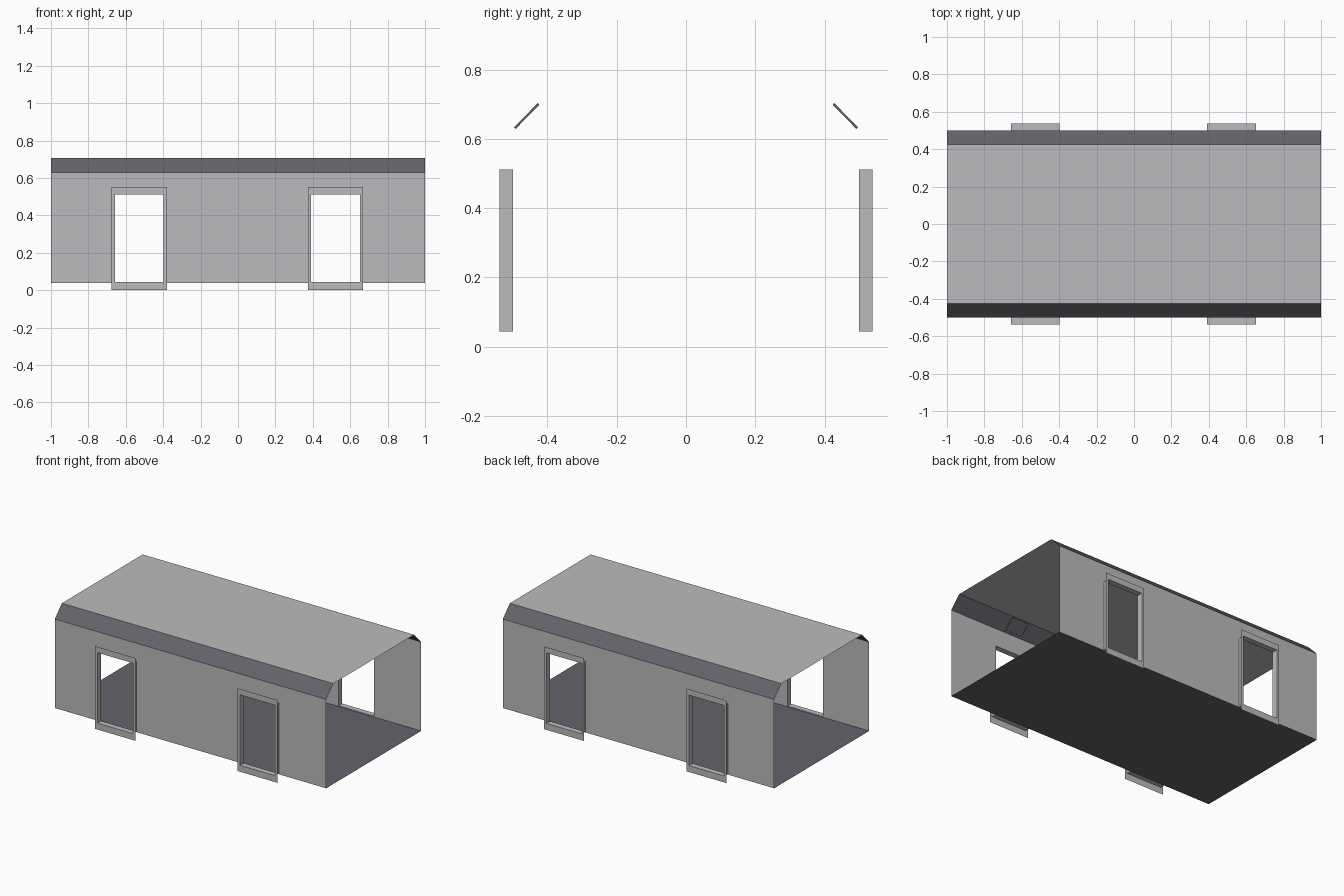
import bpy
import bmesh
from mathutils import Vector

if "Cube" in bpy.data.objects:
    bpy.data.objects.remove(bpy.data.objects["Cube"])


def material(name, col):
    m = bpy.data.materials.new(name)
    m.diffuse_color = (*col, 1)
    m.use_nodes = True
    m.node_tree.nodes["Principled BSDF"].inputs["Base Color"].default_value = m.diffuse_color
    return m


LIGHT = material("light grey", (0.50, 0.50, 0.51))
DARK = material("dark grey", (0.125, 0.125, 0.145))

L = 1.0                      # half length
W, RW = 0.5, 0.425           # half widths of body and roof
Z0, Z1, Z2 = 0.038, 0.63, 0.707  # floor, top of wall, roof
YF = 0.538                   # outer plane of the door frames
DOORS = (-0.528, 0.521)      # door centres
HW = 0.13                    # half width of the door opening
DZ0, DZ1 = 0.043, 0.512      # door opening heights


def make(name, quads, mat, outward=None):
    """Sheet object from quads; faces are turned along the outward direction."""
    bm = bmesh.new()
    for q in quads:
        bm.faces.new([bm.verts.new(p) for p in q])
    bmesh.ops.remove_doubles(bm, verts=bm.verts, dist=1e-5)
    bm.normal_update()
    if outward is None:
        bmesh.ops.recalc_face_normals(bm, faces=bm.faces)
    else:
        for f in bm.faces:
            if f.normal.dot(Vector(outward)) < 0:
                f.normal_flip()
    me = bpy.data.meshes.new(name)
    bm.to_mesh(me)
    bm.free()
    me.materials.append(mat)
    ob = bpy.data.objects.new(name, me)
    bpy.context.collection.objects.link(ob)
    return ob


def bridge(a, b):
    """Quads joining two closed loops."""
    n = len(a)
    return [(a[i], a[(i + 1) % n], b[(i + 1) % n], b[i]) for i in range(n)]


def rect(x0, x1, z0, z1, y):
    return [(x0, y, z0), (x1, y, z0), (x1, y, z1), (x0, y, z1)]


def strip(y0, z0, y1, z1):
    return [(-L, y0, z0), (L, y0, z0), (L, y1, z1), (-L, y1, z1)]


# floor and roof sheets
make("floor", [strip(-W, Z0, W, Z0)], DARK, (0, 0, 1))
make("roof", [strip(-RW, Z2, RW, Z2)], LIGHT, (0, 0, 1))

for s, side in ((-1, "front"), (1, "back")):
    # side wall with door openings left out of its grid
    xs = [-L] + [c + d for c in DOORS for d in (-HW, HW)] + [L]
    zs = [Z0, DZ0, DZ1, Z1]
    cells = [rect(xs[i], xs[i + 1], zs[j], zs[j + 1], s * W)
             for i in range(5) for j in range(3)
             if not (j == 1 and i in (1, 3))]
    wall = make(side + "_wall", cells, LIGHT, (0, s, 0))
    bm = bmesh.new()
    bm.from_mesh(wall.data)
    bmesh.ops.dissolve_limit(bm, angle_limit=0.01, verts=bm.verts, edges=bm.edges)
    bm.to_mesh(wall.data)
    bm.free()

    # sloped strip between wall and roof
    make(side + "_slope", [strip(s * W, Z1, s * RW, Z2)], DARK, (0, s, 1))

    # unit directions: up the slope and into the cabin
    low, high = Vector((0, s * W, Z1)), Vector((0, s * RW, Z2))
    up = (high - low).normalized()
    inward = Vector((0, -up.z * s, -abs(up.y)))
    length = (high - low).length

    for n, c in enumerate(DOORS, 1):
        # door frame: flat outer ring and the reveal back to the wall
        outer = rect(c - 0.148, c + 0.148, 0.0, 0.551, s * YF)
        inner = rect(c - HW, c + HW, DZ0, DZ1, s * YF)
        back = rect(c - HW, c + HW, DZ0, DZ1, s * W)
        make(f"{side}_door_frame_{n}", bridge(outer, inner), LIGHT, (0, s, 0))
        make(f"{side}_door_reveal_{n}", bridge(inner, back), LIGHT)

        # small recessed lamp on the inside of the slope
        def ring(h, margin, depth):
            pts = []
            for x, t in ((-h, margin), (h, margin),
                         (h, length - margin), (-h, length - margin)):
                pts.append(tuple(low + up * t + inward * depth + Vector((c + x, 0, 0))))
            return pts
        base, rim = ring(0.067, 0.005, 0.0005), ring(0.067, 0.005, 0.007)
        lip, panel = ring(0.055, 0.017, 0.007), ring(0.055, 0.017, 0.002)
        make(f"{side}_lamp_{n}",
             bridge(base, rim) + bridge(rim, lip) + bridge(lip, panel) + [panel], DARK)
